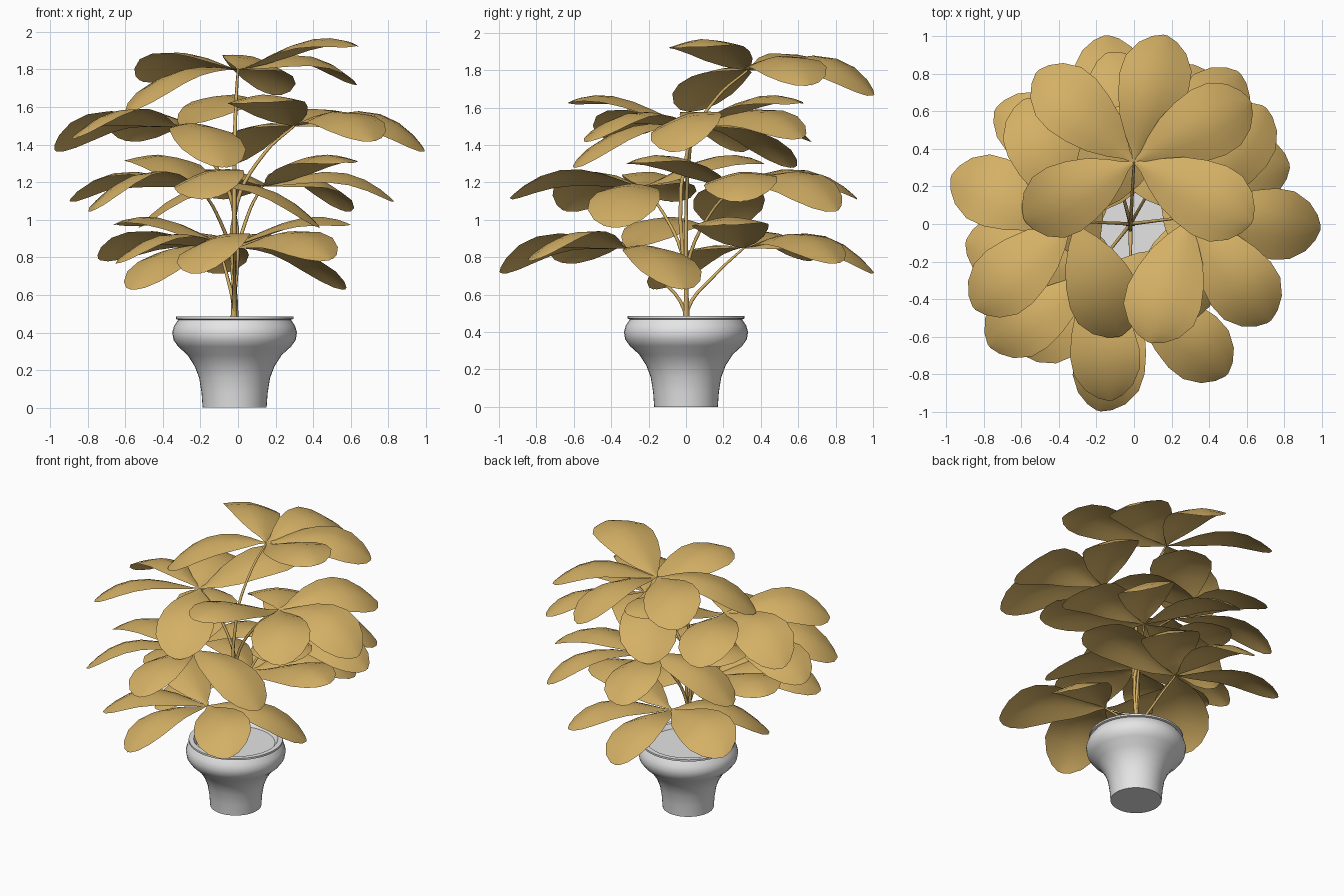
import bpy
import bmesh
from math import radians, sin, cos, pi
from mathutils import Vector

cube = bpy.data.objects.get("Cube")
if cube:
    bpy.data.objects.remove(cube, do_unlink=True)


def make_material(name, color):
    mat = bpy.data.materials.new(name)
    mat.use_nodes = True
    mat.diffuse_color = color
    bsdf = next(n for n in mat.node_tree.nodes if n.type == 'BSDF_PRINCIPLED')
    bsdf.inputs["Base Color"].default_value = color
    return mat


leaf_tan = make_material("leaf_tan", (0.66, 0.435, 0.13, 1))
pot_white = make_material("pot_white", (0.78, 0.78, 0.78, 1))
CENTRE = Vector((-0.018, 0, 0))


def finish(bm, name, mat):
    mesh = bpy.data.meshes.new(name)
    bm.to_mesh(mesh)
    bm.free()
    mesh.materials.append(mat)
    for poly in mesh.polygons:
        poly.use_smooth = True
    return mesh


def add_object(name, mesh):
    obj = bpy.data.objects.new(name, mesh)
    bpy.context.collection.objects.link(obj)
    return obj


def lathe(name, profile, mat, sides=40):
    bm = bmesh.new()
    rings = []
    for r, z in profile:
        rings.append([bm.verts.new((r * cos(2 * pi * i / sides), r * sin(2 * pi * i / sides), z))
                      for i in range(sides)])
    for low, high in zip(rings, rings[1:]):
        for i in range(sides):
            j = (i + 1) % sides
            bm.faces.new((low[i], low[j], high[j], high[i]))
    bm.faces.new(rings[0][::-1])
    bm.faces.new(rings[-1])
    obj = add_object(name, finish(bm, name, mat))
    obj.location = CENTRE
    bpy.context.view_layer.objects.active = obj
    obj.select_set(True)
    bpy.ops.object.shade_smooth_by_angle(angle=radians(35))
    obj.select_set(False)


# Pot with rounded shoulder, thin rim and inner fill
lathe("pot", [(0.17, 0), (0.176, 0.08), (0.189, 0.16), (0.212, 0.22), (0.25, 0.28),
              (0.3, 0.325), (0.325, 0.36), (0.332, 0.4), (0.322, 0.435), (0.3, 0.468),
              (0.313, 0.472), (0.313, 0.485), (0.28, 0.485), (0.26, 0.455)], pot_white)

# Leaf outline: (position along the midrib, half width)
OUTLINE = [(0, 0.006), (0.08, 0.03), (0.18, 0.08), (0.32, 0.135), (0.48, 0.172),
           (0.64, 0.192), (0.78, 0.183), (0.9, 0.132), (0.97, 0.068), (1, 0.012)]
ACROSS = [-1, -0.67, -0.33, 0, 0.33, 0.67, 1]


def add_leaf(bm, angle, length, width, drop, arch, roll):
    """Leaf that rises from the hub, arches over and rolls to one side."""
    out = Vector((cos(radians(angle)), sin(radians(angle)), 0))
    side = Vector((-out.y, out.x, 0))
    rows = []
    for t, half in OUTLINE:
        half *= width
        mid = drop * t * t + 5.4 * arch * t ** 1.5 * (1 - t)
        row = []
        for s in ACROSS:
            w = s * half
            z = mid + w * sin(roll) - 0.2 * half * abs(s) ** 1.5
            row.append(bm.verts.new(out * length * t + side * w * cos(roll) + Vector((0, 0, z))))
        rows.append(row)
    for a, b in zip(rows, rows[1:]):
        for i in range(len(ACROSS) - 1):
            bm.faces.new((a[i], b[i], b[i + 1], a[i + 1]))


# One cluster of five leaves, fanned around the outward direction
bm = bmesh.new()
for leaf in [(-14, 0.695, 1.02, -0.13, 0.105, 0.25),
             (-62, 0.70, 1.03, -0.08, 0.10, 0.12),
             (-117, 0.705, 1.07, 0.125, 0.11, 0.04),
             (47, 0.705, 1.0, -0.06, 0.10, 0.25),
             (118, 0.66, 1.0, -0.22, 0.055, 0.0)]:
    add_leaf(bm, *leaf)
cluster_mesh = finish(bm, "leaf_cluster", leaf_tan)

# Clusters: name, hub position, outward angle
CLUSTERS = [("top", (0, 0.33, 1.8), 90),
            ("upper_left", (0.3, 0.04, 1.5), 9),
            ("upper_right", (-0.32, 0.015, 1.5), 174),
            ("middle_back", (0.13, 0.26, 1.18), 66),
            ("middle_front", (-0.21, -0.24, 1.18), 230),
            ("lower_back", (-0.1, 0.31, 0.85), 108),
            ("lower_front", (-0.02, -0.32, 0.85), -90)]


def add_stem(name, points, radius):
    curve = bpy.data.curves.new(name, 'CURVE')
    curve.dimensions = '3D'
    curve.bevel_depth = radius
    curve.bevel_resolution = 1
    curve.resolution_u = 5
    curve.use_fill_caps = True
    spline = curve.splines.new('BEZIER')
    spline.bezier_points.add(len(points) - 1)
    for i, (bp, p) in enumerate(zip(spline.bezier_points, points)):
        bp.co = p
        bp.handle_left_type = bp.handle_right_type = 'AUTO'
        bp.radius = 1 - 0.5 * i / (len(points) - 1)
    curve.materials.append(leaf_tan)
    add_object(name, curve)


for name, hub, angle in CLUSTERS:
    cluster = add_object(name + "_leaves", cluster_mesh)
    cluster.location = hub
    cluster.rotation_euler.z = radians(angle)
    # Stem runs up the middle, then leans out to the hub
    hub = Vector(hub)
    lean = Vector((cos(radians(angle)), sin(radians(angle)), 0))
    root = CENTRE + lean * 0.01
    fork = max(0.52, hub.z - 0.42)
    bend = root.lerp(hub, 0.5)
    bend.z = hub.z - 0.14
    add_stem(name + "_stem", [root + Vector((0, 0, 0.44)), root + Vector((0, 0, fork)), bend, hub], 0.013)
